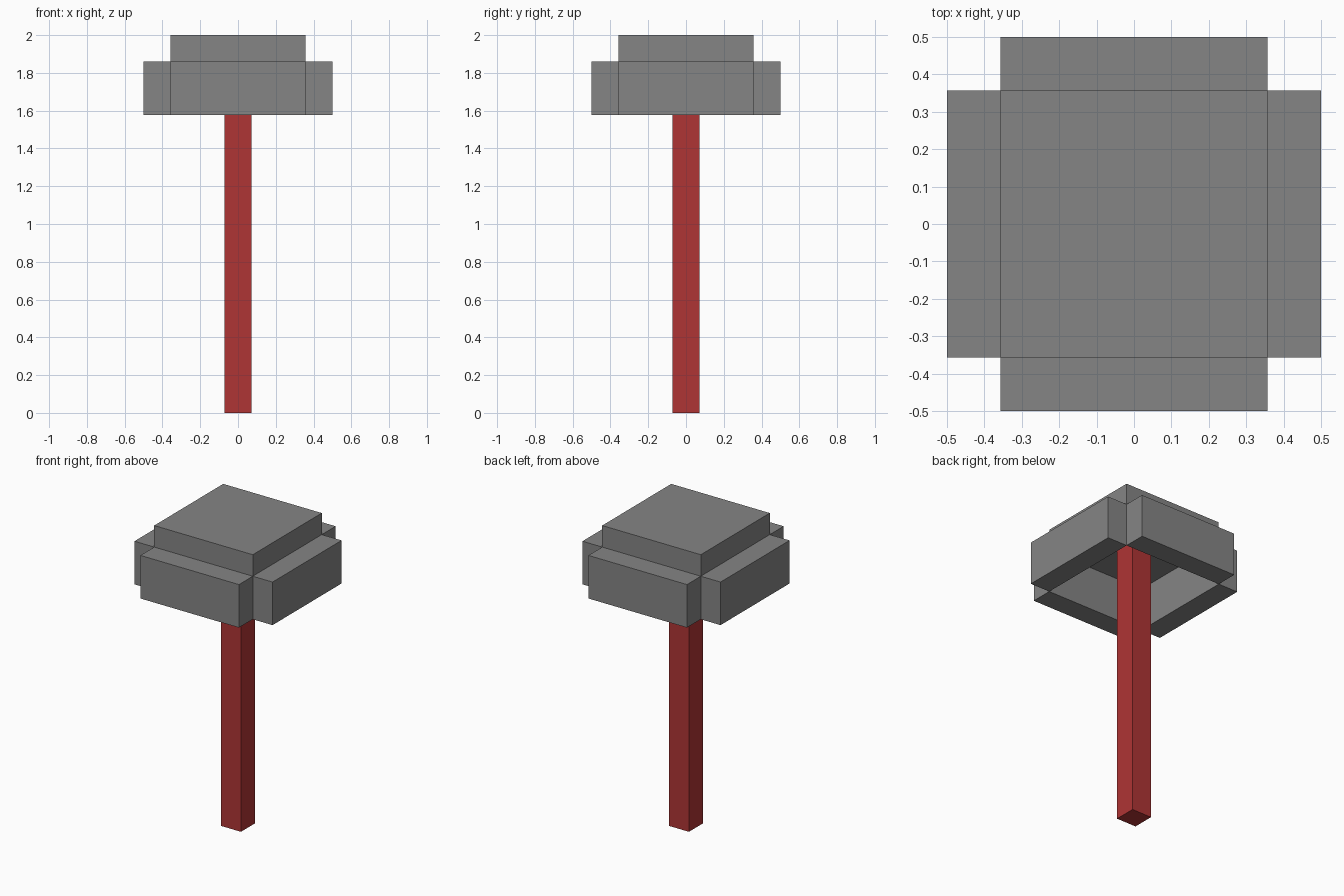
import bpy
from math import radians
from mathutils import Matrix, Vector

cube = bpy.data.objects.get("Cube")
if cube:
    bpy.data.objects.remove(cube, do_unlink=True)


def make_material(name, colour):
    mat = bpy.data.materials.new(name)
    mat.use_nodes = True
    mat.diffuse_color = (*colour, 1)
    mat.node_tree.nodes["Principled BSDF"].inputs["Base Color"].default_value = (*colour, 1)
    return mat


def box(name, low, high, mat, turn=0):
    """Box between two corners, turned about the vertical axis."""
    low, high = Vector(low), Vector(high)
    bpy.ops.mesh.primitive_cube_add(size=1)
    obj = bpy.context.object
    obj.name = name
    obj.data.transform(Matrix.Rotation(radians(turn), 4, "Z")
                       @ Matrix.Translation((low + high) / 2)
                       @ Matrix.Diagonal((*(high - low), 1)))
    obj.data.materials.append(mat)
    return obj


grey = make_material("cap grey", (0.235, 0.235, 0.235))
red = make_material("stem red", (0.43, 0.035, 0.035))

STEM = 0.0715      # half width of the stem
INNER = 0.357      # half width of the cap top and the hollow
OUTER = 0.5        # outer reach of the cap sides
RIM, SHOULDER, TOP = 1.577, 1.859, 2.0

# Stem, reaching the ceiling of the hollow cap
box("stem", (-STEM, -STEM, 0), (STEM, STEM, SHOULDER), red)

# Cap: raised top slab and four hanging side slabs
box("cap_top", (-INNER, -INNER, SHOULDER), (INNER, INNER, TOP), grey)
for side, turn in (("front", 0), ("left", 90), ("back", 180), ("right", 270)):
    box(f"cap_side_{side}", (-INNER, -OUTER, RIM), (INNER, -INNER, SHOULDER), grey, turn)
